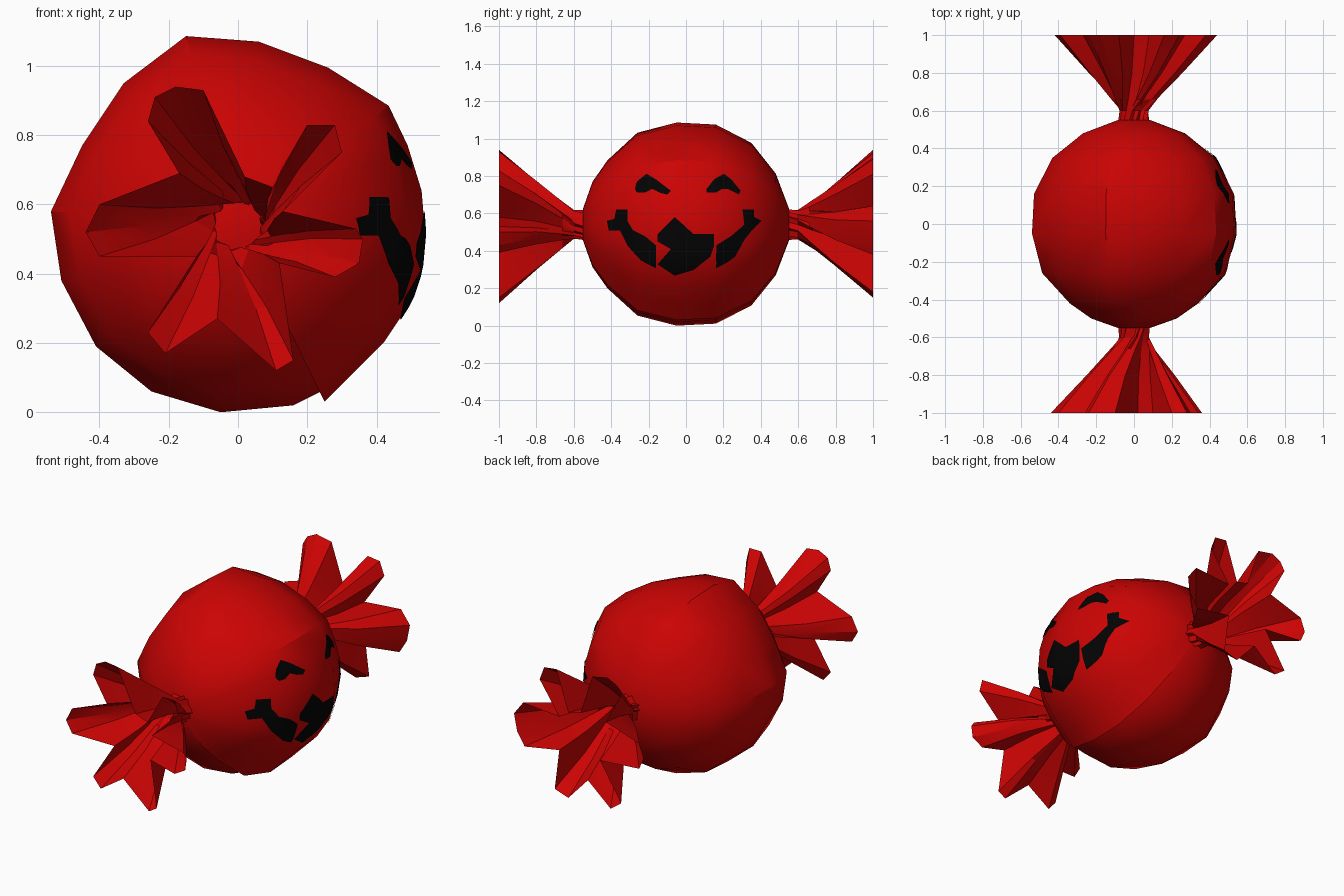
import bpy
import bmesh
import math
from mathutils import Vector
from mathutils.bvhtree import BVHTree

default = bpy.data.objects.get("Cube")
if default:
    bpy.data.objects.remove(default)

CENTRE = Vector((0, 0.54))   # x and z of the long axis


def make_material(name, colour):
    material = bpy.data.materials.new(name)
    material.use_nodes = True
    material.diffuse_color = colour
    shader = next(n for n in material.node_tree.nodes if n.type == 'BSDF_PRINCIPLED')
    shader.inputs["Base Color"].default_value = colour
    shader.inputs["Roughness"].default_value = 0.6
    return material


red = make_material("wrapper red", (0.6, 0.001, 0.001, 1))
black = make_material("face black", (0.001, 0.001, 0.001, 1))


def finish(bm, name, material, angle):
    mesh = bpy.data.meshes.new(name)
    bm.to_mesh(mesh)
    bm.free()
    obj = bpy.data.objects.new(name, mesh)
    bpy.context.collection.objects.link(obj)
    mesh.materials.append(material)
    bpy.ops.object.select_all(action='DESELECT')
    bpy.context.view_layer.objects.active = obj
    obj.select_set(True)
    bpy.ops.object.shade_smooth_by_angle(angle=math.radians(angle))


def hundredths(points):
    return [Vector((a / 100, b / 100)) for a, b in points]


def loft(rings, capped):
    """Join closed rings of (x, z) points, each given with its y."""
    bm = bmesh.new()
    loops = [[bm.verts.new((p.x, y, p.y)) for p in ring] for y, ring in rings]
    for first, second in zip(loops, loops[1:]):
        for i in range(len(first)):
            j = (i + 1) % len(first)
            bm.faces.new((first[i], first[j], second[j], second[i]))
    if capped:
        bm.faces.new(loops[0])
        bm.faces.new(loops[-1])
    bmesh.ops.recalc_face_normals(bm, faces=bm.faces)
    return bm


# Round sweet: one uneven section with an overlapping seam, swollen along y
section = hundredths([
    (-54, 58), (-45, 77), (-33, 95), (-15, 108.6), (6, 107), (26, 99.5), (43.5, 88.5),
    (49, 77), (53, 64), (54, 52), (53, 41), (50, 32), (42, 20), (33, 11), (25, 3),
    (24, 6), (16, 2), (-5, 0), (-25, 6), (-41, 19), (-51, 38)])
swelling = [(-.55, .16), (-.5, .42), (-.42, .63), (-.26, .9), (-.05, 1),
            (.16, .98), (.35, .8), (.48, .5), (.55, .16)]
body = loft([(y, [CENTRE + (p - CENTRE) * size for p in section])
             for y, size in swelling], True)
surface = BVHTree.FromBMesh(body)
finish(body, "sweet_body", red, 31)


# Pleated wrapper ends: a star-shaped rim gathered into a twisted neck
def wrapper_end(name, side, rim, twist):
    rim = [p - CENTRE for p in hundredths(rim)]

    def gathered(radius, turn):
        ring = []
        for i, p in enumerate(rim):
            a = math.atan2(p.y, p.x) + turn
            pleat = radius * (1 if i % 2 else 0.8)
            ring.append(Vector((math.cos(a), math.sin(a))) * pleat)
        return ring

    rings = [(side * .53, [CENTRE + p for p in gathered(.085, twist * 1.4)])]
    for t in (0, .15, .5, 1):
        neck = gathered(.08, twist * (1 - t))
        ring = [CENTRE + n.lerp(p, t) for n, p in zip(neck, rim)]
        rings.append((side * (.6 + .4 * t), ring))
    finish(loft(rings, False), name, red, 22)


wrapper_end("front_wrapper_end", -1, [
    (-26, 84), (-24, 91), (-18, 94), (-10, 93), (2, 68), (10, 65),
    (20, 83), (28, 83), (30, 75), (13, 58),
    (34, 53), (36, 50), (35, 43), (28, 39), (12, 43),
    (16, 15), (11, 12), (-6, 27), (-21, 17), (-26, 23), (-12, 45),
    (-40, 45), (-44, 52), (-40, 60), (-17, 69)], -.7)
wrapper_end("back_wrapper_end", 1, [
    (-27, 86), (-24, 91), (-18, 94), (-8, 92), (0, 68), (8, 66),
    (16, 90), (24, 89), (27, 81), (14, 62),
    (38, 64), (44, 56), (42, 46), (37, 38), (14, 42),
    (17, 18), (8, 15), (-5, 29), (-20, 16), (-27, 21), (-13, 43),
    (-39, 45), (-42, 52), (-39, 60), (-17, 67)], .7)


# Face: flat outlines in (y, z), diced and laid onto the body from +x
def face_plate(name, outline):
    bm = bmesh.new()
    bm.faces.new([bm.verts.new((0, p.x, p.y)) for p in hundredths(outline)])
    bm.normal_update()
    bmesh.ops.triangulate(bm, faces=bm.faces)
    for axis in (Vector((0, 1, 0)), Vector((0, 0, 1))):
        for step in range(-15, 30):
            bmesh.ops.bisect_plane(bm, geom=bm.verts[:] + bm.edges[:] + bm.faces[:],
                                   plane_co=axis * (step * .03 + .005), plane_no=axis)
    for v in bm.verts:
        hit, normal, _, _ = surface.ray_cast(Vector((2, v.co.y, v.co.z)), Vector((-1, 0, 0)))
        if hit:
            v.co = hit + normal * .005
    bmesh.ops.recalc_face_normals(bm, faces=bm.faces)
    if sum(f.normal.x for f in bm.faces) < 0:
        bmesh.ops.reverse_faces(bm, faces=bm.faces)
    finish(bm, name, black, 36)


face_plate("right_eye", [
    (-26, 77), (-21, 81), (-16, 78), (-8, 72), (-10, 70), (-14, 71),
    (-18, 73), (-22, 71), (-26, 71), (-27, 73)])
face_plate("left_eye", [
    (11, 73), (15, 78), (20, 81), (24, 78), (29, 72), (28, 70),
    (22, 73), (19, 73), (16, 71), (11, 71)])
face_plate("mouth_right", [
    (-42, 56), (-38, 57), (-37, 62), (-31, 62), (-31, 56), (-28, 51), (-22, 48),
    (-16, 43), (-16, 31), (-24, 35), (-31, 43), (-35, 51), (-41, 51)])
face_plate("mouth_middle", [
    (-15, 49), (-6, 58), (4, 49), (15, 49), (15, 43), (13, 37), (4, 30),
    (-6, 27), (-15, 33), (-8, 41), (-15, 45)])
face_plate("mouth_left", [
    (16, 43), (24, 48), (31, 54), (30, 62), (36, 62), (36, 58), (40, 56),
    (35, 51), (31, 46), (26, 37), (22, 34), (16, 31)])
